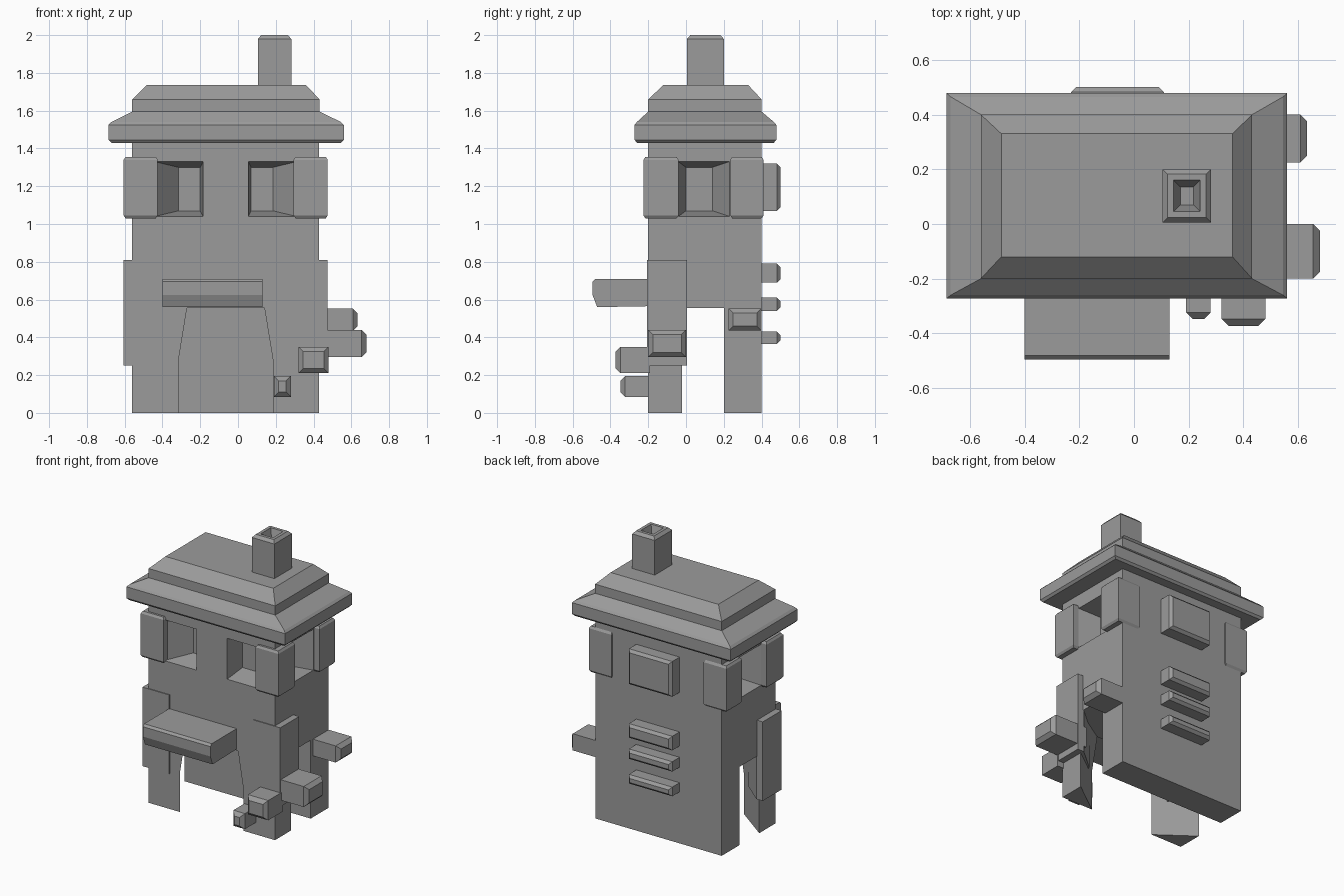
import bpy
import bmesh

CX = -0.065          # symmetry plane of the tower
HALF = 0.495         # half width of the tower
FRONT, BACK = -0.2, 0.4

if "Cube" in bpy.data.objects:
    bpy.data.objects.remove(bpy.data.objects["Cube"])

stone = bpy.data.materials.new("plain grey")
stone.use_nodes = True
GREY = (0.33, 0.33, 0.33, 1)
stone.diffuse_color = GREY
stone.node_tree.nodes["Principled BSDF"].inputs["Base Color"].default_value = GREY


def loft(name, axis, rings):
    """Join outlines stacked along an axis; each ring is (position, [(a, b), ...])."""
    bm = bmesh.new()
    loops = []
    for pos, outline in rings:
        loop = []
        for a, b in outline:
            co = [a, b]
            co.insert(axis, pos)
            loop.append(bm.verts.new(co))
        loops.append(loop)
    n = len(loops[0])
    for low, high in zip(loops, loops[1:]):
        for i in range(n):
            j = (i + 1) % n
            bm.faces.new((low[i], low[j], high[j], high[i]))
    bm.faces.new(loops[0])
    bm.faces.new(loops[-1])
    bmesh.ops.recalc_face_normals(bm, faces=bm.faces)
    mesh = bpy.data.meshes.new(name)
    bm.to_mesh(mesh)
    bm.free()
    mesh.materials.append(stone)
    obj = bpy.data.objects.new(name, mesh)
    bpy.context.collection.objects.link(obj)
    return obj


def rect(a0, a1, b0, b1, inset=0):
    a0, a1, b0, b1 = a0 + inset, a1 - inset, b0 + inset, b1 - inset
    return [(a0, b0), (a1, b0), (a1, b1), (a0, b1)]


def knob(name, axis, base, tip, a0, a1, b0, b1, chamfer=0.025):
    """Block standing out along an axis with a chamfered end."""
    step = chamfer if tip > base else -chamfer
    full = rect(a0, a1, b0, b1)
    return loft(name, axis, [(base, full), (tip - step, full),
                             (tip, rect(a0, a1, b0, b1, chamfer))])


def cut(target, cutter):
    mod = target.modifiers.new("cut", "BOOLEAN")
    mod.operation = "DIFFERENCE"
    mod.solver = "EXACT"
    mod.object = cutter
    bpy.context.view_layer.objects.active = target
    bpy.ops.object.modifier_apply(modifier=mod.name)
    bpy.data.objects.remove(cutter)


# Tower body
tower = loft("tower_body", 2, [(z, rect(CX - HALF, CX + HALF, FRONT, BACK)) for z in (0, 1.5)])


# Open ground floor: front doorway joined with both side doorways
def room(door):
    # diagonal inner walls run on past the outer faces for a clean cut
    over = 0.1
    return [(CX - HALF - over, 0.2), (CX - HALF - over, 0.05), (CX - HALF, -0.02),
            (CX - door, FRONT), (CX - door, FRONT - over),
            (CX + door, FRONT - over), (CX + door, FRONT),
            (CX + HALF, -0.02), (CX + HALF + over, 0.05), (CX + HALF + over, 0.2)]


cut(tower, loft("room_cutter", 2, [(-0.1, room(0.25)), (0.28, room(0.25)), (0.555, room(0.205))]))

# Tapered window recesses, two in front and one on each side
for s in (-1, 1):
    outer, inner = sorted((CX + s * 0.375, CX + s * 0.12))
    far, near = sorted((CX + s * 0.25, CX + s * 0.135))
    cut(tower, loft("front_window_cutter", 1, [
        (FRONT - 0.1, rect(outer, inner, 1.04, 1.33)),
        (FRONT, rect(outer, inner, 1.04, 1.33)),
        (FRONT + 0.15, rect(far, near, 1.07, 1.3))]))
    cut(tower, loft("side_window_cutter", 0, [
        (CX + s * (HALF + 0.1), rect(-0.04, 0.23, 1.04, 1.33)),
        (CX + s * HALF, rect(-0.04, 0.23, 1.04, 1.33)),
        (CX + s * (HALF - 0.15), rect(0, 0.14, 1.07, 1.3))]))

# Corner blocks beside the windows and lower corner panels
for s, side in ((-1, "right"), (1, "left")):
    x0, x1 = sorted((CX + s * 0.54, CX + s * 0.36))
    for place, y0, y1 in (("front", -0.225, -0.04), ("back", 0.235, 0.41)):
        loft(f"{place}_{side}_corner_block", 2, [
            (1.03, rect(x0, x1, y0, y1, 0.01)), (1.045, rect(x0, x1, y0, y1)),
            (1.34, rect(x0, x1, y0, y1)), (1.355, rect(x0, x1, y0, y1, 0.01))])
    plan = [(CX + s * u, y) for u, y in
            ((0.54, -0.206), (0.33, -0.206), (0.33, -0.13), (0.49, 0.005), (0.54, 0.005))]
    loft(f"{side}_corner_panel", 2, [(0.25, plan), (0.81, plan)])

# Stepped roof with wide eaves
loft("roof", 2, [
    (1.43, rect(-0.67, 0.545, -0.26, 0.465)),
    (1.445, rect(-0.685, 0.56, -0.272, 0.478)),
    (1.525, rect(-0.685, 0.56, -0.272, 0.478)),
    (1.54, rect(-0.67, 0.545, -0.26, 0.465)),
    (1.595, rect(-0.56, 0.432, FRONT, BACK)),
    (1.66, rect(-0.56, 0.432, FRONT, BACK)),
    (1.735, rect(-0.485, 0.36, -0.12, 0.33))])

# Hollow chimney
stack = (0.105, 0.282, 0.005, 0.2)
loft("chimney", 2, [(1.7, rect(*stack)), (1.98, rect(*stack)),
                    (2.0, rect(*stack, 0.018)), (2.0, rect(*stack, 0.04)),
                    (1.92, rect(*stack, 0.065))])

# Awning over the front doorway
awning = [(-0.19, 0.565), (-0.47, 0.56), (-0.495, 0.625), (-0.495, 0.695),
          (-0.48, 0.71), (-0.19, 0.71)]
loft("door_awning", 0, [(-0.4, awning), (0.13, awning)])

# Small blocks at the front left corner and left side
knob("front_large_block", 1, -0.19, -0.372, 0.32, 0.48, 0.21, 0.35)
knob("front_small_block", 1, -0.19, -0.348, 0.19, 0.28, 0.085, 0.195)
knob("side_front_block", 0, 0.4, 0.68, -0.2, 0, 0.295, 0.44)
knob("side_back_block", 0, 0.4, 0.633, 0.225, 0.4, 0.435, 0.553)

# Back shutter and vents
for name, low, high in (("back_shutter", 1.07, 1.32), ("upper_vent", 0.69, 0.79),
                        ("middle_vent", 0.54, 0.61), ("lower_vent", 0.365, 0.43)):
    knob(name, 1, 0.39, 0.5, -0.23, 0.11, low, high, 0.018)
